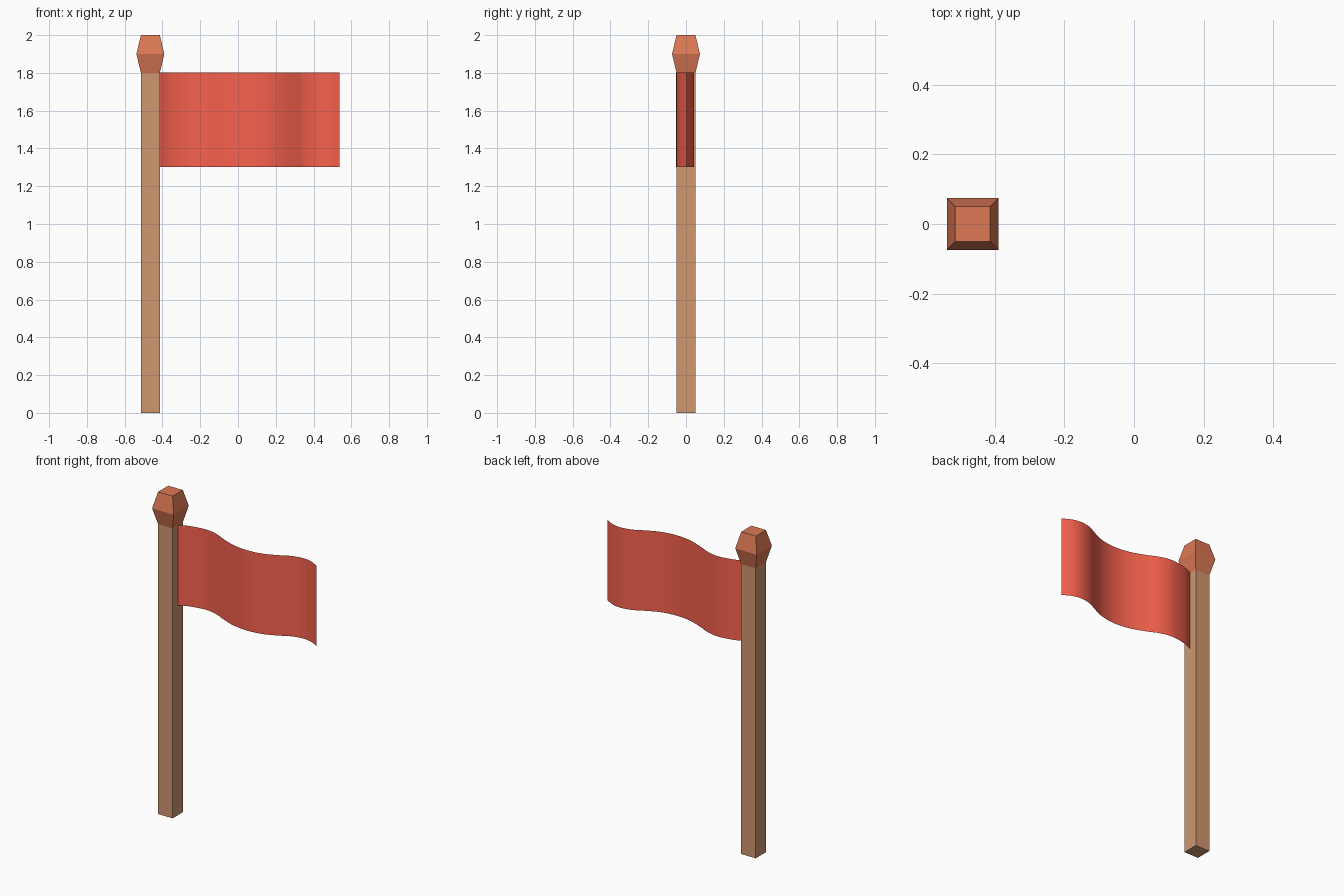
import bpy
from mathutils import Vector

if "Cube" in bpy.data.objects:
    bpy.data.objects.remove(bpy.data.objects["Cube"])

POLE_X = -0.464


def material(name, rgb):
    m = bpy.data.materials.new(name)
    m.diffuse_color = (*rgb, 1)
    m.use_nodes = True
    m.node_tree.nodes["Principled BSDF"].inputs["Base Color"].default_value = m.diffuse_color
    return m


def add_mesh(name, verts, faces, mat, smooth=False):
    me = bpy.data.meshes.new(name)
    me.from_pydata(verts, [], faces)
    me.materials.append(mat)
    me.polygons.foreach_set("use_smooth", [smooth] * len(faces))
    ob = bpy.data.objects.new(name, me)
    bpy.context.collection.objects.link(ob)
    return ob


def square_loft(name, rings, mat):
    """Closed stack of square rings given as (half width, z)."""
    verts = [(POLE_X + sx * h, sy * h, z) for h, z in rings
             for sx, sy in ((-1, -1), (1, -1), (1, 1), (-1, 1))]
    faces = [(3, 2, 1, 0)]
    for r in range(len(rings) - 1):
        for i in range(4):
            a, b = r * 4 + i, r * 4 + (i + 1) % 4
            faces.append((a, b, b + 4, a + 4))
    top = 4 * (len(rings) - 1)
    faces.append((top, top + 1, top + 2, top + 3))
    return add_mesh(name, verts, faces, mat)


def smooth_path(pts, steps):
    """Catmull-Rom curve through the points."""
    p = [Vector(q) for q in pts]
    p = [2 * p[0] - p[1]] + p + [2 * p[-1] - p[-2]]
    out = []
    for i in range(1, len(p) - 2):
        a, b, c, d = p[i - 1:i + 3]
        for s in range(steps):
            t = s / steps
            out.append(0.5 * (2 * b + (c - a) * t + (2 * a - 5 * b + 4 * c - d) * t ** 2
                              + (3 * b - a - 3 * c + d) * t ** 3))
    return out + [p[-2]]


wood = material("wood", (0.62, 0.31, 0.16))
knob = material("knob", (0.72, 0.19, 0.09))
cloth = material("cloth", (0.93, 0.12, 0.075))

# Square pole and its faceted finial
square_loft("pole", [(0.05, 0), (0.05, 1.8)], wood)
square_loft("finial", [(0.05, 1.8), (0.074, 1.9), (0.05, 2.0)], knob)

# Waving cloth: single sheet following a wave seen from above
wave = smooth_path([(-0.415, 0), (-0.35, 0.027), (-0.25, 0.043), (-0.17, 0.028),
                    (-0.09, -0.008), (0, -0.04), (0.1, -0.052), (0.2, -0.038),
                    (0.29, 0), (0.35, 0.03), (0.42, 0.043), (0.48, 0.033),
                    (0.538, 0.002)], 4)
verts = [(q.x, q.y, z) for q in wave for z in (1.303, 1.802)]
faces = [(2 * i, 2 * i + 2, 2 * i + 3, 2 * i + 1) for i in range(len(wave) - 1)]
add_mesh("flag", verts, faces, cloth, smooth=True)
